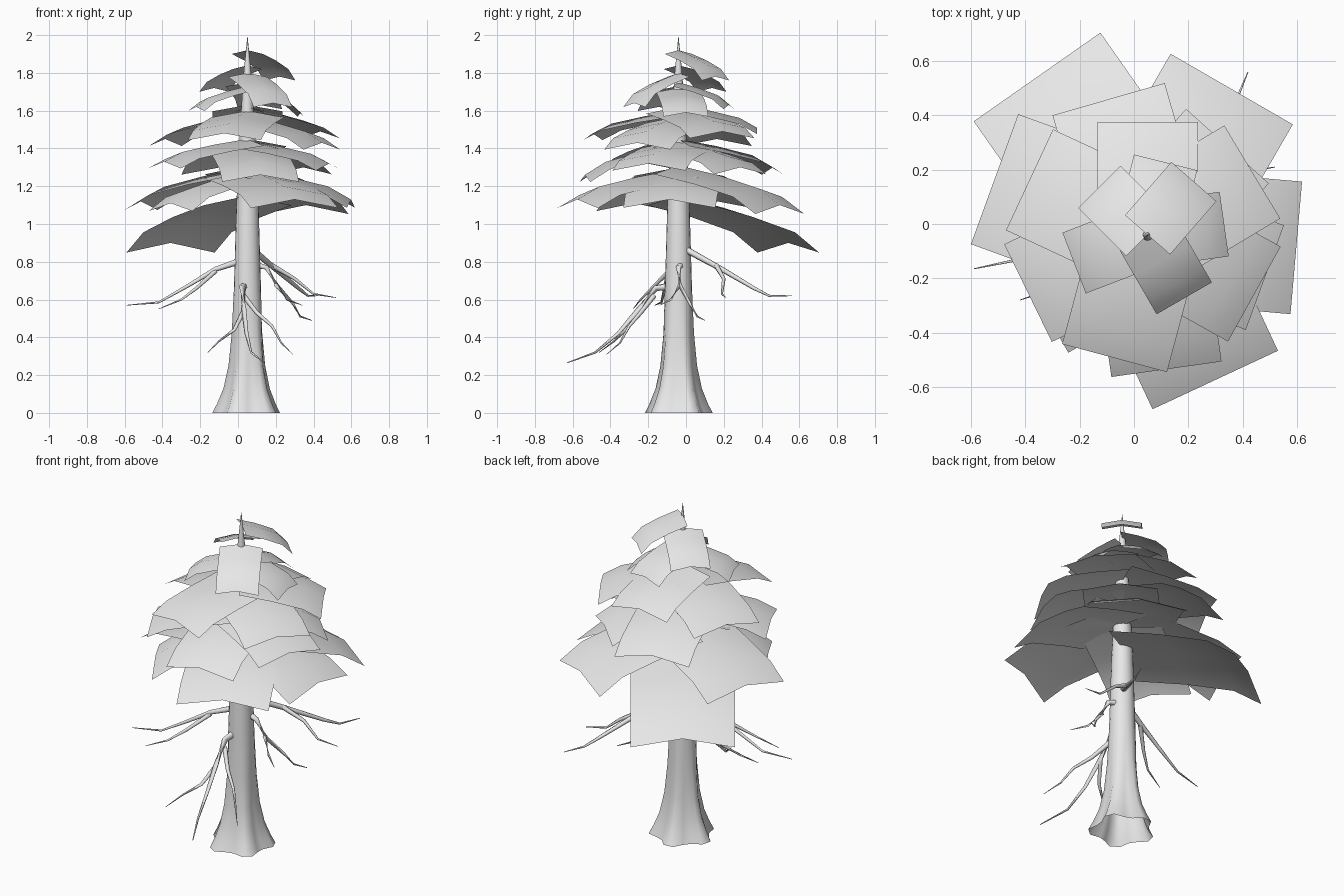
import bpy, bmesh, math
from mathutils import Vector

cube = bpy.data.objects.get("Cube")
if cube:
    bpy.data.objects.remove(cube, do_unlink=True)

GREY = (0.8, 0.8, 0.8, 1)
mat = bpy.data.materials.new("plain_grey")
mat.use_nodes = True
mat.diffuse_color = GREY
mat.node_tree.nodes["Principled BSDF"].inputs["Base Color"].default_value = GREY

AXIS = Vector((0.05, -0.04, 0))


def finish(name, bm):
    """Turn a bmesh into a smooth shaded object."""
    bmesh.ops.recalc_face_normals(bm, faces=bm.faces)
    mesh = bpy.data.meshes.new(name)
    bm.to_mesh(mesh)
    bm.free()
    mesh.materials.append(mat)
    for p in mesh.polygons:
        p.use_smooth = True
    obj = bpy.data.objects.new(name, mesh)
    bpy.context.collection.objects.link(obj)
    return obj


def skin(bm, rows, closed):
    """Join consecutive rows of vertices with quads."""
    for a, b in zip(rows, rows[1:]):
        n = len(a)
        for i in range(n if closed else n - 1):
            j = (i + 1) % n
            bm.faces.new((a[i], a[j], b[j], b[i]))


# Trunk: tapered tube with flared, lobed roots and a thin spike on top
def trunk():
    bm = bmesh.new()
    sides, lobes = 20, 5
    profile = [(0, 0.165, 0.16), (0.05, 0.142, 0.16), (0.13, 0.115, 0.13),
               (0.25, 0.093, 0.1), (0.42, 0.08, 0.05), (0.65, 0.072, 0),
               (1.1, 0.059, 0), (1.5, 0.04, 0), (1.8, 0.02, 0), (1.99, 0.001, 0)]
    rows = []
    for z, r, lobe in profile:
        row = []
        for i in range(sides):
            a = math.tau * i / sides
            k = r * (1 + lobe * math.cos(lobes * (a - 0.5)))
            row.append(bm.verts.new(AXIS + Vector((k * math.cos(a), k * math.sin(a), z))))
        rows.append(row)
    skin(bm, rows, True)
    finish("trunk", bm)


# Foliage sheet: arched rectangle that bends down near its outer edge
def sheet(name, azimuth, reach, width, z_in, z_out):
    bm = bmesh.new()
    a = math.radians(azimuth)
    out = Vector((math.cos(a), math.sin(a), 0))
    side = Vector((-out.y, out.x, 0))
    rows = []
    for t, fall in ((0, 0), (0.4, 0.25), (0.78, 0.57), (1, 1)):
        row = []
        for s in (-1, 0, 1):
            z = z_in + (z_out - z_in) * fall - abs(s) * 0.09 * width
            row.append(bm.verts.new(AXIS + out * reach * t + side * s * width / 2
                                    + Vector((0, 0, z + 0.02))))
        rows.append(row)
    skin(bm, rows, False)
    obj = finish(name, bm)
    # keep the upper side facing up
    if obj.data.polygons[0].normal.z < 0:
        obj.data.flip_normals()


# Tiers of (azimuth, reach, width, inner height, outer height)
TIERS = {
    "bottom": [(125, 0.71, 0.57, 1.13, 0.88)],
    "lower": [(60, 0.62, 0.52, 1.29, 1.08), (-5, 0.55, 0.49, 1.27, 1.11),
              (-65, 0.59, 0.51, 1.27, 1.11), (160, 0.6, 0.51, 1.28, 1.1),
              (210, 0.47, 0.46, 1.26, 1.09)],
    "middle": [(106, 0.52, 0.43, 1.43, 1.28), (48, 0.44, 0.41, 1.42, 1.28),
               (-20, 0.46, 0.41, 1.42, 1.3), (278, 0.5, 0.41, 1.4, 1.24),
               (206, 0.49, 0.4, 1.43, 1.31)],
    "upper": [(155, 0.48, 0.41, 1.57, 1.43), (90, 0.415, 0.37, 1.61, 1.49),
              (31, 0.45, 0.4, 1.6, 1.47), (-29, 0.45, 0.4, 1.55, 1.41),
              (255, 0.47, 0.4, 1.58, 1.46)],
    "high": [(201, 0.29, 0.24, 1.71, 1.6), (76, 0.275, 0.24, 1.73, 1.61),
             (8, 0.285, 0.24, 1.7, 1.57), (-60, 0.27, 0.235, 1.78, 1.62)],
    "crown": [(135, 0.25, 0.22, 1.82, 1.7), (49, 0.26, 0.22, 1.9, 1.76)],
}


# Bare branch: six-sided tapered tube along a short path
def branch(name, points, thick):
    bm = bmesh.new()
    pts = [Vector(p) for p in points]
    rows = []
    for i, p in enumerate(pts):
        d = (pts[min(i + 1, len(pts) - 1)] - pts[max(i - 1, 0)]).normalized()
        u = d.orthogonal().normalized()
        v = d.cross(u)
        r = thick * (1 - 0.9 * i / (len(pts) - 1))
        rows.append([bm.verts.new(p + r * (u * math.cos(k * math.tau / 6)
                                           + v * math.sin(k * math.tau / 6)))
                     for k in range(6)])
    skin(bm, rows, True)
    bm.faces.new(rows[-1])
    finish(name, bm)


trunk()
for tier, sheets in TIERS.items():
    for n, spec in enumerate(sheets, 1):
        sheet(f"{tier}_foliage_{n}", *spec)

# Right branch and its fork
branch("right_branch", [(0, -0.05, 0.8), (-0.12, -0.09, 0.76), (-0.27, -0.11, 0.67),
                        (-0.42, -0.13, 0.585), (-0.59, -0.165, 0.57)], 0.018)
branch("right_fork", [(-0.12, -0.09, 0.75), (-0.22, -0.18, 0.66),
                      (-0.3, -0.24, 0.6), (-0.42, -0.28, 0.55)], 0.014)

# Back left branch and its fork
branch("back_branch", [(0.07, -0.01, 0.87), (0.2, 0.19, 0.76), (0.32, 0.36, 0.66),
                       (0.37, 0.44, 0.62), (0.42, 0.56, 0.62)], 0.018)
branch("back_fork", [(0.18, 0.16, 0.78), (0.3, 0.2, 0.71),
                     (0.4, 0.19, 0.63), (0.52, 0.21, 0.61)], 0.014)

# Left branch with two twigs
branch("left_branch", [(0.1, -0.03, 0.78), (0.15, -0.04, 0.77), (0.21, -0.03, 0.67),
                       (0.29, 0.02, 0.58), (0.33, 0.06, 0.51), (0.39, 0.1, 0.49)], 0.018)
branch("left_fork", [(0.2, -0.03, 0.68), (0.26, -0.08, 0.6), (0.34, -0.14, 0.57)], 0.012)

# Front branch with three twigs
branch("front_branch", [(0.03, -0.08, 0.67), (0.025, -0.16, 0.66), (0.03, -0.25, 0.55),
                        (0.045, -0.36, 0.42), (0.07, -0.48, 0.32), (0.14, -0.63, 0.265)], 0.022)
branch("front_right_fork", [(0.03, -0.25, 0.54), (-0.02, -0.32, 0.44),
                            (-0.1, -0.38, 0.38), (-0.16, -0.46, 0.32)], 0.014)
branch("front_left_fork", [(0.03, -0.17, 0.62), (0.1, -0.24, 0.53),
                           (0.18, -0.3, 0.46), (0.23, -0.35, 0.37), (0.29, -0.42, 0.31)], 0.014)
